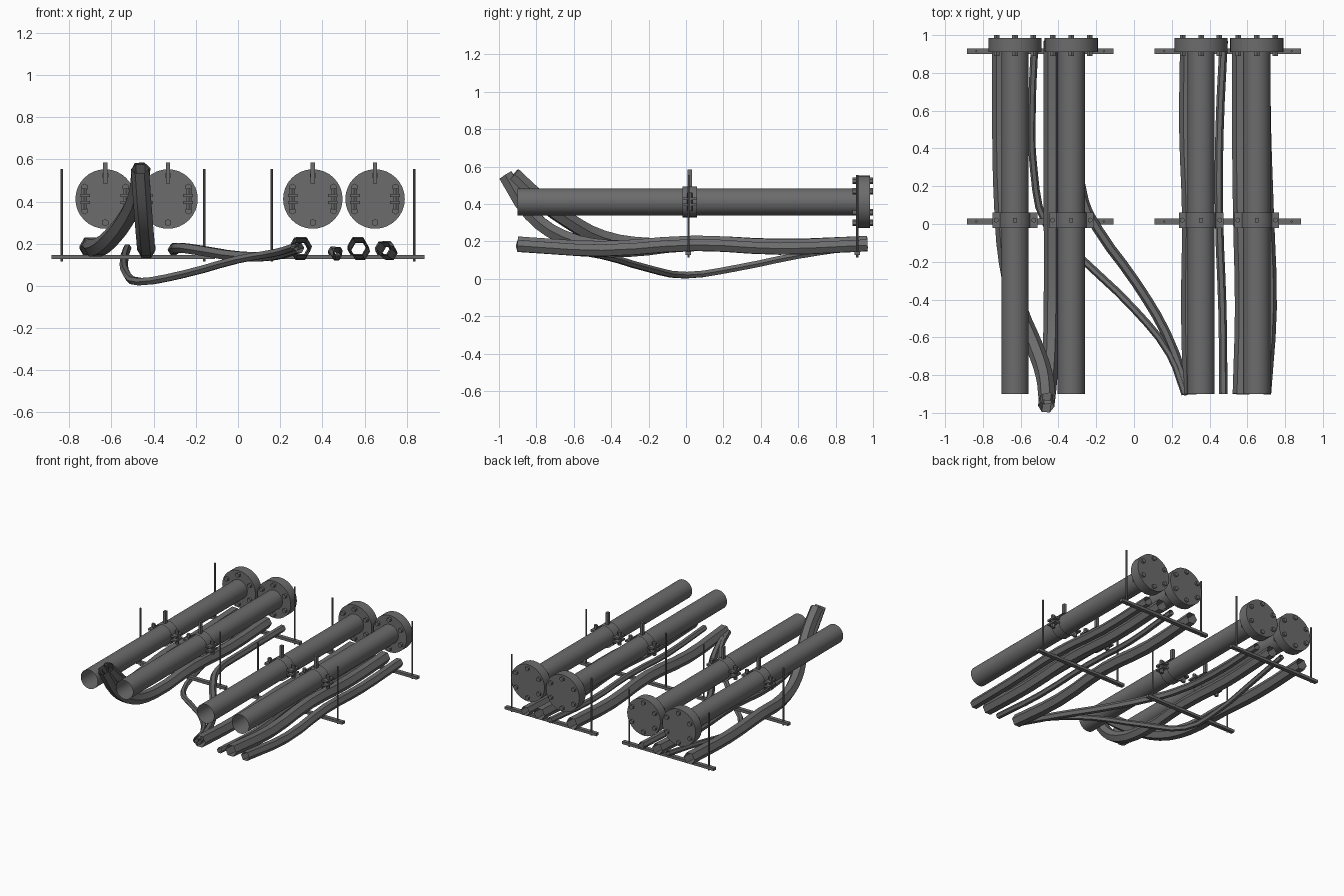
import bpy, math
from mathutils import Vector

cube = bpy.data.objects.get("Cube")
if cube:
    bpy.data.objects.remove(cube, do_unlink=True)

steel = bpy.data.materials.new("dark_steel")
steel.use_nodes = True
GREY = (0.15, 0.15, 0.15, 1)
steel.diffuse_color = GREY
steel.node_tree.nodes["Principled BSDF"].inputs["Base Color"].default_value = GREY


def finish(ob, name, smooth=True):
    ob.name = name
    ob.data.materials.clear()
    ob.data.materials.append(steel)
    if smooth:
        bpy.ops.object.select_all(action='DESELECT')
        ob.select_set(True)
        bpy.context.view_layer.objects.active = ob
        bpy.ops.object.shade_smooth_by_angle(angle=math.radians(35))
    return ob


def rod(name, start, end, radius, sides=24, fill='NGON'):
    a, b = Vector(start), Vector(end)
    bpy.ops.mesh.primitive_cylinder_add(
        vertices=sides, radius=radius, depth=(b - a).length, end_fill_type=fill,
        location=(a + b) / 2, rotation=(b - a).to_track_quat('Z', 'Y').to_euler())
    return finish(bpy.context.object, name, sides > 6)


def box(name, centre, size):
    bpy.ops.mesh.primitive_cube_add(size=1, location=centre)
    ob = bpy.context.object
    ob.scale = size
    return finish(ob, name, False)


def tube(name, radius, points):
    """Open six-sided tube swept along a soft path."""
    cu = bpy.data.curves.new(name, 'CURVE')
    cu.dimensions = '3D'
    cu.bevel_depth, cu.bevel_resolution = radius, 1
    cu.resolution_u = 3
    sp = cu.splines.new('BEZIER')
    sp.bezier_points.add(len(points) - 1)
    for bp, co in zip(sp.bezier_points, points):
        bp.co = co
        bp.handle_left_type = bp.handle_right_type = 'AUTO'
    ob = bpy.data.objects.new(name, cu)
    bpy.context.collection.objects.link(ob)
    bpy.context.view_layer.update()
    mesh = bpy.data.meshes.new_from_object(
        ob.evaluated_get(bpy.context.evaluated_depsgraph_get()))
    bpy.data.objects.remove(ob)
    finish(bpy.data.objects.new(name, mesh), name, False)
    ob = bpy.data.objects[name]
    bpy.context.collection.objects.link(ob)
    return finish(ob, name)


PIPE_Z, CLAMP_Y = 0.412, 0.02


def main_pipe(x):
    # open pipe with blind flange and six through bolts
    rod("main_pipe", (x, -0.9, PIPE_Z), (x, 0.93, PIPE_Z), 0.072, 32, 'NOTHING')
    rod("flange", (x, 0.91, PIPE_Z), (x, 0.985, PIPE_Z), 0.141, 32)
    for i in range(6):
        a = math.radians(30 + 60 * i)
        bx, bz = x + 0.112 * math.cos(a), PIPE_Z + 0.112 * math.sin(a)
        rod("flange_bolt", (bx, 0.89, bz), (bx, 1, bz), 0.017, 6)
    # split clamp with bolted ears and a hanger tab
    rod("clamp_band", (x, -0.02, PIPE_Z), (x, 0.06, PIPE_Z), 0.083, 24, 'NOTHING')
    for s in (-1, 1):
        for dz in (-0.016, 0.016):
            box("clamp_ear", (x + s * 0.095, CLAMP_Y, PIPE_Z + dz), (0.046, 0.08, 0.014))
        rod("clamp_bolt", (x + s * 0.1, CLAMP_Y, PIPE_Z - 0.05),
            (x + s * 0.1, CLAMP_Y, PIPE_Z + 0.05), 0.014, 6)
    box("hanger_tab", (x, CLAMP_Y, 0.535), (0.02, 0.025, 0.1))


for px in (-0.63, -0.332, 0.355, 0.65):
    main_pipe(px)

# trapeze supports
for y in (0.915, 0.013):
    for s in (-1, 1):
        box("support_bar", (s * 0.497, y, 0.137), (0.776, 0.03, 0.02))
        for rx in (0.16, 0.835):
            rod("hanger_rod", (s * rx, y, 0.115), (s * rx, y, 0.555), 0.006, 8)

# rising tubes on the right
tube("outer_rising_tube", 0.046, [
    (-0.705, 0.97, 0.19), (-0.705, 0.5, 0.175), (-0.695, 0.1, 0.19),
    (-0.67, -0.2, 0.18), (-0.61, -0.45, 0.22), (-0.53, -0.64, 0.32),
    (-0.475, -0.8, 0.44), (-0.46, -0.925, 0.555)])
tube("inner_rising_tube", 0.043, [
    (-0.435, 0.97, 0.19), (-0.435, 0.5, 0.17), (-0.435, 0.05, 0.19),
    (-0.435, -0.4, 0.17), (-0.44, -0.66, 0.225), (-0.45, -0.83, 0.345),
    (-0.465, -0.965, 0.555)])

# crossing tubes
tube("sagging_tube", 0.02, [
    (-0.525, 0.97, 0.18), (-0.54, 0.6, 0.125), (-0.53, 0.28, 0.06),
    (-0.465, 0.0, 0.02), (-0.26, -0.2, 0.055), (0, -0.45, 0.125),
    (0.19, -0.69, 0.16), (0.27, -0.9, 0.185)])
tube("crossing_tube", 0.026, [
    (-0.3, 0.97, 0.18), (-0.305, 0.5, 0.17), (-0.265, 0.12, 0.18),
    (-0.19, -0.03, 0.17), (0.01, -0.31, 0.14), (0.17, -0.58, 0.145),
    (0.29, -0.9, 0.18)])

# straight-running tubes on the left
WAVE = [(0.97, 0.19), (0.5, 0.172), (0.05, 0.192), (-0.45, 0.163), (-0.9, 0.187)]
RUNS = {
    "inner_tray_tube": (0.046, (0.29, 0.285, 0.3, 0.295, 0.305)),
    "thin_tray_tube": (0.022, (0.475, 0.453, 0.45, 0.468, 0.473)),
    "middle_tray_tube": (0.046, (0.565, 0.565, 0.57, 0.58, 0.568)),
    "outer_tray_tube": (0.036, (0.685, 0.69, 0.705, 0.72, 0.69)),
}
for name, (radius, xs) in RUNS.items():
    drop = 0.046 - radius
    tube(name, radius, [(x, y, z - drop) for x, (y, z) in zip(xs, WAVE)])
